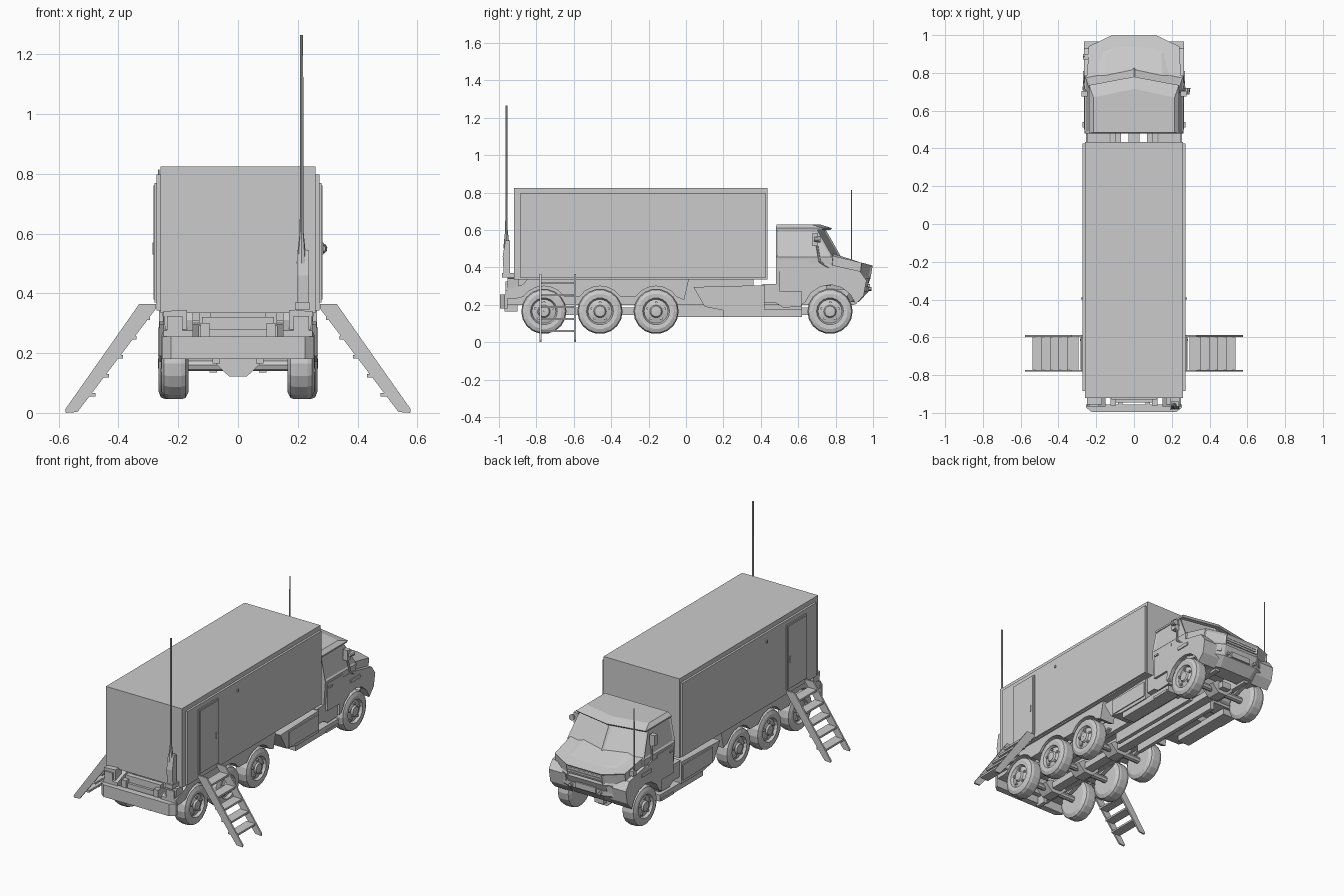
import bpy, bmesh, math
from mathutils import Vector


def finish(name, bm, mirror=False):
    bmesh.ops.recalc_face_normals(bm, faces=bm.faces)
    me = bpy.data.meshes.new(name)
    bm.to_mesh(me)
    bm.free()
    ob = bpy.data.objects.new(name, me)
    bpy.context.collection.objects.link(ob)
    if mirror:
        ob.modifiers.new("mirror", 'MIRROR')
    return ob


def loft(name, rings, mirror=False, inset=(), closed=False):
    """Skin between rings of points; inset = side face indices to recess as panes."""
    bm = bmesh.new()
    vs = [[bm.verts.new(p) for p in r] for r in rings]
    n, faces = len(rings[0]), []
    for k in range(len(vs) if closed else len(vs) - 1):
        a, b = vs[k], vs[(k + 1) % len(vs)]
        for i in range(n):
            j = (i + 1) % n
            faces.append(bm.faces.new((a[i], a[j], b[j], b[i])))
    if not closed:
        bm.faces.new(vs[0])
        bm.faces.new(vs[-1])
    bmesh.ops.recalc_face_normals(bm, faces=bm.faces)
    if inset:
        bmesh.ops.inset_individual(bm, faces=[faces[i] for i in inset],
                                   thickness=0.016, depth=-0.006)
    return finish(name, bm, mirror)


def box(name, x0, x1, y0, y1, z0, z1, mirror=False):
    ring = lambda z: [(x0, y0, z), (x1, y0, z), (x1, y1, z), (x0, y1, z)]
    return loft(name, [ring(z0), ring(z1)], mirror)


def prism_x(name, pts, x0, x1, mirror=False):
    return loft(name, [[(x, y, z) for y, z in pts] for x in (x0, x1)], mirror)


def prism_y(name, pts, y0, y1, mirror=False):
    return loft(name, [[(x, y, z) for x, z in pts] for y in (y0, y1)], mirror)


def rod(name, a, b, r0, r1=None, n=8, mirror=False):
    a, b = Vector(a), Vector(b)
    r1 = r0 if r1 is None else r1
    d = (b - a).normalized()
    u = d.orthogonal().normalized()
    v = d.cross(u)
    ring = lambda c, r: [c + r * (math.cos(t) * u + math.sin(t) * v)
                         for t in (2 * math.pi * i / n for i in range(n))]
    return loft(name, [ring(a, r0), ring(b, r1)], mirror)


def arch(yc, r, a0, a1, n=6, zc=0.165):
    """Points of a wheel arch, angles in degrees."""
    return [(yc + r * math.cos(t), zc + r * math.sin(t))
            for t in (math.radians(a0 + (a1 - a0) * i / n) for i in range(n + 1))]


# Cargo shelter with raised side panels and doors
box("shelter", -0.26, 0.26, -0.92, 0.435, 0.335, 0.825)
box("side_panel", 0.255, 0.273, -0.885, 0.425, 0.342, 0.797, True)
box("door", 0.27, 0.279, -0.78, -0.587, 0.37, 0.77, True)
box("door_leaf", 0.275, 0.282, -0.77, -0.597, 0.38, 0.76, True)
box("door_handle", 0.28, 0.286, -0.62, -0.61, 0.53, 0.57, True)
box("panel_latch", 0.27, 0.28, -0.40, -0.39, 0.735, 0.75, True)

# Chassis
box("chassis_rail", 0.095, 0.125, -0.96, 0.9, 0.2, 0.3, True)
box("shelter_subframe", 0.09, 0.13, -0.9, 0.36, 0.29, 0.34, True)
box("centre_beam", -0.03, 0.03, -0.8, 0.85, 0.145, 0.185)
box("lower_rail", 0.07, 0.095, -0.05, 0.62, 0.135, 0.2, True)
for y in (-0.93, -0.61, -0.31, 0.02, 0.4):
    box("cross_member", -0.1, 0.1, y - 0.015, y + 0.015, 0.22, 0.28)

# Axles and wheels
rim = [(0.165, 0.05), (0.165, 0.095), (0.176, 0.117), (0.19, 0.121), (0.232, 0.121),
       (0.248, 0.115), (0.256, 0.095), (0.254, 0.072), (0.238, 0.064), (0.246, 0.034),
       (0.256, 0.028), (0.258, 0.001), (0.165, 0.001)]
N = 18
for y in (-0.76, -0.46, -0.16, 0.77):
    dx = 0.01 if y > 0 else 0
    loft("wheel", [[(x + dx, y + r * math.cos(t), 0.165 + r * math.sin(t)) for x, r in rim]
                   for t in (2 * math.pi * i / N for i in range(N))], True, closed=True)
    for k in range(5):
        t = 2 * math.pi * k / 5 + 0.3
        c, s = math.cos(t), math.sin(t)
        rod("wheel_bolt", (0.235 + dx, y + 0.048 * c, 0.165 + 0.048 * s),
            (0.251 + dx, y + 0.048 * c, 0.165 + 0.048 * s), 0.008, n=6, mirror=True)
    rod("axle", (-0.18, y, 0.16), (0.18, y, 0.16), 0.02)
    prism_y("differential", [(-0.08, 0.17), (-0.03, 0.122), (0.03, 0.122), (0.08, 0.17),
                             (0.04, 0.2), (-0.04, 0.2)], y - 0.045, y + 0.045)
    prism_x("leaf_spring", [(y - 0.1, 0.215), (y, 0.18), (y + 0.1, 0.215), (y + 0.1, 0.225),
                            (y, 0.195), (y - 0.1, 0.225)], 0.125, 0.15, True)

# Rear mudguards: one long shelf with three arches
guard = [(0.015, 0.335), (-0.01, 0.225)]
for y in (-0.16, -0.46, -0.76):
    guard += arch(y, 0.135, 35, 145)
guard += [(-0.9, 0.235), (-0.965, 0.235), (-0.965, 0.275), (-0.87, 0.31), (-0.85, 0.335)]
prism_x("rear_mudguard", guard, 0.15, 0.25, True)

# Side lockers
loft("side_locker", [[(x, y, z) for y, z in
     ((0.04, 0.295), (0.1, 0.19), (0.2, 0.17), (0.42, 0.17), (0.42, 0.305))]
     for x in (0.13, 0.262)], True)
box("locker_lid", 0.25, 0.268, 0.12, 0.41, 0.19, 0.285, True)
box("step_tank", 0.13, 0.25, 0.41, 0.49, 0.21, 0.31, True)
box("side_sill", 0.17, 0.255, 0.2, 0.62, 0.135, 0.175, True)

# Rear bumper, lamps and tow bar
plan = [(-0.255, -0.955), (-0.255, -0.97), (-0.225, -0.995), (0.225, -0.995),
        (0.255, -0.97), (0.255, -0.955)]
loft("rear_bumper", [[(x, y, z) for x, y in plan] for z in (0.18, 0.255)])
loft("rear_lamp_housing", [[(0.17, y, 0.27), (0.18, y, 0.258), (0.242, y, 0.262),
                            (0.25, y, 0.34), (0.17, y, 0.345)] for y in (-0.955, -0.895)], True)
box("rear_lamp", 0.185, 0.237, -0.965, -0.95, 0.275, 0.325, True)
box("rear_panel", -0.12, 0.12, -0.93, -0.9, 0.25, 0.32)
box("tow_bracket", 0.06, 0.085, -0.97, -0.9, 0.165, 0.25, True)

# Tall rear antenna with mount
prism_x("antenna_bracket", [(-0.975, 0.365), (-0.94, 0.365), (-0.94, 0.545), (-0.965, 0.545),
                            (-0.98, 0.46)], 0.197, 0.237)
rod("antenna_base", (0.213, -0.96, 0.5), (0.213, -0.96, 0.61), 0.017, 0.006)
rod("antenna_mast", (0.213, -0.96, 0.6), (0.213, -0.96, 1.265), 0.0065, 0.005)
box("antenna_foot", 0.19, 0.24, -0.985, -0.9, 0.345, 0.37)

# Ladders below both doors
for y in (-0.777, -0.593):
    prism_y("ladder_stringer", [(0.275, 0.365), (0.33, 0.365), (0.578, 0.012), (0.576, 0),
                                (0.537, 0.003), (0.275, 0.348)], y - 0.005, y + 0.005, True)
for i in range(5):
    z = 0.06 + 0.064 * i
    x = 0.578 - 0.028 - (z - 0.005) * 0.715
    box("ladder_tread", x - 0.034, x + 0.026, -0.777, -0.593, z - 0.006, z + 0.006, True)


# Cab: stacked plan outlines with a pointed windscreen
def cab_ring(z, w, y_edge, y_mid, y_back=0.48):
    return [(-w, y_back, z), (-w, y_edge, z), (0, y_mid, z), (w, y_edge, z), (w, y_back, z)]


loft("cab", [cab_ring(0.3, 0.25, 0.77, 0.8), cab_ring(0.455, 0.262, 0.785, 0.83),
             cab_ring(0.605, 0.232, 0.7, 0.745)], inset=(5, 6, 7, 8))
loft("roof", [cab_ring(0.6, 0.236, 0.725, 0.77), cab_ring(0.61, 0.238, 0.735, 0.78),
              cab_ring(0.63, 0.215, 0.67, 0.715, 0.485)])
prism_x("cab_lower", [(0.482, 0.31), (0.482, 0.21), (0.52, 0.185), (0.615, 0.19),
                      (0.64, 0.25), (0.67, 0.31)], -0.25, 0.25)
box("cab_door", 0.25, 0.264, 0.5, 0.655, 0.27, 0.44, True)
box("cab_door_handle", 0.262, 0.272, 0.51, 0.54, 0.41, 0.42, True)
box("cab_step", 0.2, 0.26, 0.49, 0.61, 0.135, 0.15, True)

# Front mudguards
prism_x("front_mudguard", [(0.615, 0.2)] + arch(0.77, 0.142, 160, 15) +
        [(0.95, 0.25), (0.965, 0.33), (0.93, 0.38), (0.75, 0.42), (0.62, 0.42)], 0.14, 0.264, True)

# Hood with chamfered nose and grille
nose = [(0.25, 0.75, 0.47), (0.24, 0.94, 0.425), (0.12, 0.998, 0.41)]
nose += [(-x, y, z) for x, y, z in reversed(nose)]
low = [(x, y if y < 0.8 else y - 0.012, 0.36 - (0.02 if y > 0.8 else 0)) for x, y, z in nose]
bot = [(x * 0.95, y if y < 0.8 else y - 0.035, 0.28) for x, y, z in nose]
loft("hood", [bot, low, nose], inset=(7, 8, 9))
loft("hood_bulge", [[(x * s, y0 + (y - 0.75) * f, z + dz) for x, y, z in nose]
                    for s, y0, f, dz in ((0.85, 0.75, 0.9, -0.005), (0.6, 0.76, 0.75, 0.012))])
for i in range(3):
    z = 0.36 + 0.015 * i
    box("grille_slat", -0.115, 0.115, 0.96, 0.99, z - 0.003, z + 0.003)

# Front bumper, lamps and winch
fb = [(-0.235, 0.88), (-0.225, 0.935), (-0.12, 0.975), (0.12, 0.975), (0.225, 0.935), (0.235, 0.88)]
loft("front_bumper", [[(x * s, y + dy, z) for x, y in fb]
                      for z, s, dy in ((0.215, 0.9, -0.05), (0.27, 1, 0), (0.3, 1, 0))])
loft("headlight", [[(0.14, 0.955 + d, 0.295), (0.215, 0.92 + d, 0.295),
                    (0.215, 0.925 + d, 0.335), (0.14, 0.96 + d, 0.335)] for d in (-0.03, 0.018)], True)
box("winch", -0.07, 0.07, 0.96, 0.985, 0.275, 0.31)
rod("tow_hook", (0.1, 0.95, 0.285), (0.1, 0.993, 0.285), 0.01, mirror=True)

# Mirrors on bent arms
box("mirror", 0.245, 0.277, 0.675, 0.705, 0.515, 0.58, True)
rod("mirror_arm_upper", (0.255, 0.7, 0.52), (0.268, 0.715, 0.43), 0.006, n=6, mirror=True)
rod("mirror_arm_lower", (0.268, 0.715, 0.43), (0.25, 0.81, 0.37), 0.006, n=6, mirror=True)
box("side_marker", 0.255, 0.27, 0.72, 0.81, 0.36, 0.38, True)
rod("spotlight", (0.281, 0.685, 0.55), (0.281, 0.72, 0.55), 0.012, 0.018, 10)
rod("spotlight_arm", (0.24, 0.7, 0.55), (0.281, 0.7, 0.55), 0.006, n=6)

# Thin front antenna
box("front_antenna_mount", -0.27, -0.23, 0.87, 0.9, 0.4, 0.43)
rod("front_antenna", (-0.265, 0.885, 0.42), (-0.265, 0.885, 0.815), 0.004, 0.003, 6)
